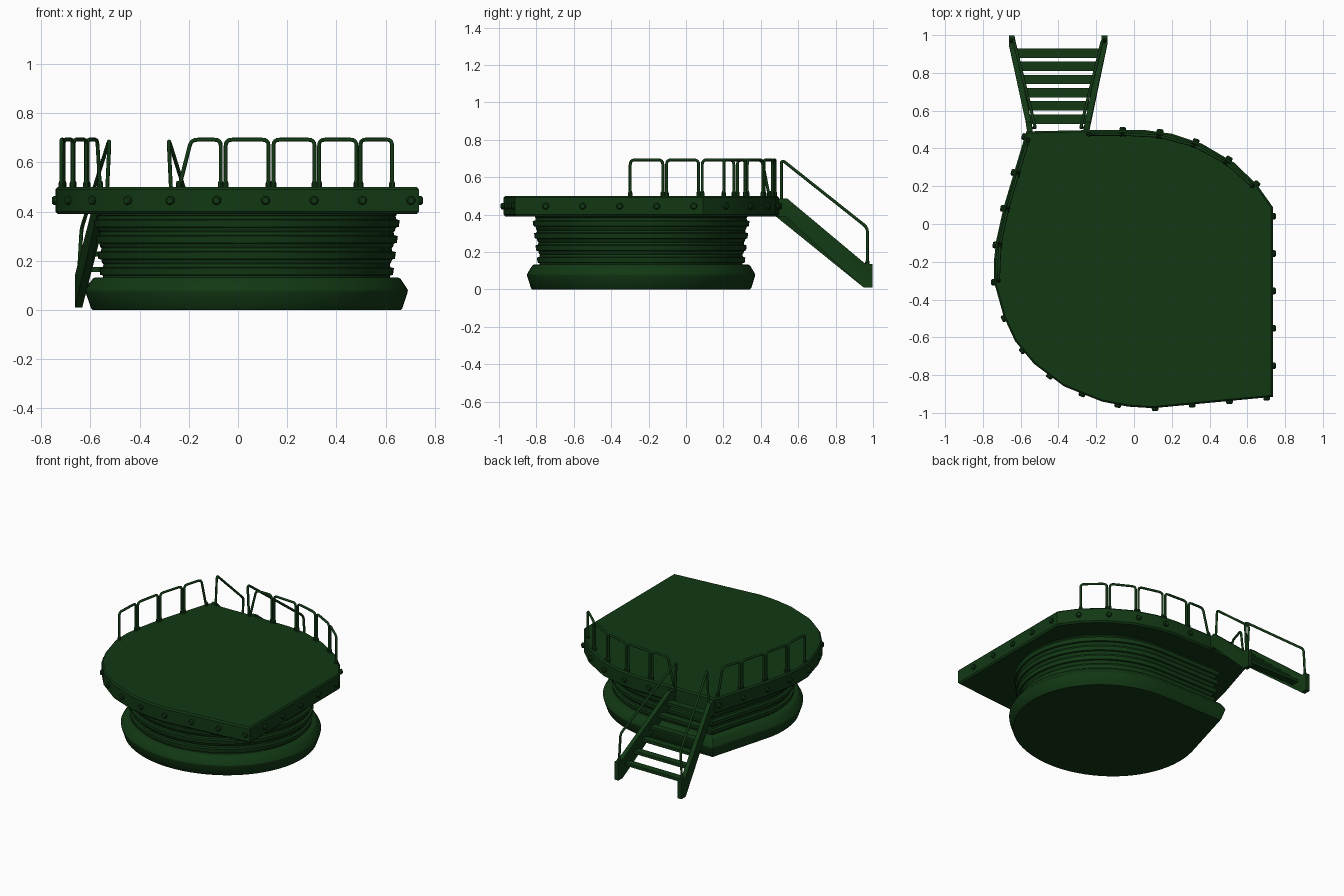
import bpy, bmesh, math
from mathutils import Vector as V

if "Cube" in bpy.data.objects:
    bpy.data.objects.remove(bpy.data.objects["Cube"])

green = bpy.data.materials.new("dark_green")
green.diffuse_color = (0.006, 0.04, 0.007, 1)
green.use_nodes = True
green.node_tree.nodes["Principled BSDF"].inputs["Base Color"].default_value = green.diffuse_color


def finish(name, bm, angle=30):
    bmesh.ops.recalc_face_normals(bm, faces=bm.faces)
    me = bpy.data.meshes.new(name)
    bm.to_mesh(me)
    bm.free()
    ob = bpy.data.objects.new(name, me)
    bpy.context.collection.objects.link(ob)
    me.materials.append(green)
    bpy.ops.object.select_all(action='DESELECT')
    bpy.context.view_layer.objects.active = ob
    ob.select_set(True)
    bpy.ops.object.shade_smooth_by_angle(angle=math.radians(angle))
    return ob


def skin(bm, rings):
    """Join closed rings of points and cap both ends."""
    vs = [[bm.verts.new(p) for p in r] for r in rings]
    n = len(vs[0])
    for a, b in zip(vs, vs[1:]):
        for i in range(n):
            bm.faces.new((a[i], a[(i + 1) % n], b[(i + 1) % n], b[i]))
    bm.faces.new(vs[0][::-1])
    bm.faces.new(vs[-1])


def loft(name, outline, centre, profile, angle=30):
    """Stack scaled copies of a plan outline; profile is (scale, z)."""
    bm = bmesh.new()
    skin(bm, [[(centre[0] + (x - centre[0]) * s, centre[1] + (y - centre[1]) * s, z)
               for x, y in outline] for s, z in profile])
    return finish(name, bm, angle)


def tube(name, pts, r=0.008, bend=0.025):
    """Round pipe with rounded bends at inner points."""
    pts = [V(p) for p in pts]
    path = [pts[0]]
    for a, b, c in zip(pts, pts[1:], pts[2:]):
        p, q = b + (a - b).normalized() * bend, b + (c - b).normalized() * bend
        for k in range(5):
            t = k / 4
            path.append(p * (1 - t) ** 2 + b * 2 * t * (1 - t) + q * t * t)
    path.append(pts[-1])
    nrm = (pts[1] - pts[0]).cross(pts[2] - pts[1]).normalized()
    rings = []
    for i, p in enumerate(path):
        d = (path[min(i + 1, len(path) - 1)] - path[max(i - 1, 0)]).normalized()
        side = d.cross(nrm)
        rings.append([p + r * (math.cos(k * math.pi / 4) * nrm + math.sin(k * math.pi / 4) * side)
                      for k in range(8)])
    bm = bmesh.new()
    skin(bm, rings)
    return finish(name, bm, 50)


def stub(bm, p, d, r, h):
    """Short cylinder from p along d."""
    d = V(d).normalized()
    u = d.orthogonal().normalized()
    w = d.cross(u)
    skin(bm, [[V(p) + d * z + s * (u * math.cos(k * math.pi / 5) + w * math.sin(k * math.pi / 5))
               for k in range(10)] for s, z in ((r, -0.01), (r, h * 0.6), (r * 0.7, h))])


# Deck slab, outline runs clockwise from the stair opening
deck = [(-0.25, 0.497), (0.06, 0.497), (0.2, 0.478), (0.36, 0.425), (0.53, 0.325), (0.65, 0.21),
        (0.735, 0.09), (0.735, -0.915), (0.1, -0.975), (-0.03, -0.967), (-0.17, -0.94),
        (-0.37, -0.86), (-0.53, -0.74), (-0.63, -0.62), (-0.69, -0.49), (-0.74, -0.31),
        (-0.742, -0.2), (-0.73, -0.09), (-0.69, 0.09), (-0.57, 0.49)]
loft("deck", deck, (0, -0.24), [(0.988, 0.39), (1, 0.4), (1, 0.49), (0.988, 0.5)])

# Base and ribbed neck: oval with one square corner under the stairs
C = (0.035, -0.24)
plan = [(C[0] + 0.655 * math.cos(math.radians(a)), C[1] + 0.61 * math.sin(math.radians(a)))
        for a in range(90, -196, -5)] + [(-0.47, 0.37)]
loft("base", plan, C, [(0.955, 0), (0.965, 0.006), (0.998, 0.07), (1, 0.08), (0.995, 0.087),
                       (0.955, 0.127), (0.94, 0.132), (0.85, 0.132)])
ribs = [(0.89, 0.12)]
for k in range(4):
    z, s = 0.14 + k * 0.065, 0.9 + k * 0.012
    ribs += [(s - 0.01, z), (s + 0.008, z + 0.003), (s + 0.014, z + 0.03), (s - 0.008, z + 0.034),
             (s - 0.012, z + 0.046), (s - 0.004, z + 0.052)]
loft("ribbed_neck", plan, C, ribs + [(0.92, 0.4)])

# Bolts spaced evenly round the rim, clockwise from the back
edges = [(V(a), V(b)) for a, b in zip(deck, deck[1:])]
total = sum((b - a).length for a, b in edges)


def rim(d):
    """Point and outward normal at distance d along the deck outline."""
    for a, b in edges:
        L = (b - a).length
        if d <= L:
            t = (b - a) / L
            return a + t * d, V((-t.y, t.x))
        d -= L


first, last, count = 0.19, total - 0.03, 24
bolts = [rim(first + (last - first) * i / (count - 1)) for i in range(count)]
bm = bmesh.new()
for p, n in bolts:
    stub(bm, (p.x, p.y, 0.445), (n.x, n.y, 0), 0.018, 0.016)
finish("rim_bolts", bm)

# Guard rail hoops between neighbouring bolts, with feet
TOP = 0.692
posts = [p - n * 0.022 for p, n in bolts]
start = V((-0.25, 0.475))
spans = [(start, posts[0])] + list(zip(posts[:4], posts[1:5])) + list(zip(posts[19:], posts[20:]))
feet = bmesh.new()
for i, (a, b) in enumerate(spans):
    t = (b - a).normalized()
    a, b = a + t * 0.01, b - t * 0.01
    lean_a = 0.05 if i == 0 else 0
    lean_b = 0.04 if i == len(spans) - 1 else 0
    at, bt = a + t * lean_a, b - t * lean_b
    tube(f"guard_hoop_{i + 1}", [(*a, 0.495), (*at, TOP), (*bt, TOP), (*b, 0.495)])
    for p in (a, b):
        stub(feet, (*p, 0.5), (0, 0, 1), 0.012, 0.025)
finish("hoop_feet", feet)

# Stairs flare outward to the back, mirrored about their own centre line
MX = -0.402


def half(y):
    return 0.148 + 0.098 * min(max((y - 0.5) / 0.45, 0), 1)


side = [(0.48, 0.39), (0.53, 0.39), (0.95, 0.01), (0.998, 0.01),
        (0.998, 0.135), (0.955, 0.14), (0.54, 0.487), (0.48, 0.487)]
for name, m in (("left", -1), ("right", 1)):
    bm = bmesh.new()
    top, bot = [], []
    skin(bm, [[(MX + m * (half(y) + o), y, z) for y, z in side] for o in (-0.015, 0.015)])
    bmesh.ops.triangulate(bm, faces=[f for f in bm.faces if len(f.verts) > 4])
    finish(f"{name}_stringer", bm)
    x0, x1 = MX + m * 0.15, MX + m * half(0.97)
    tube(f"{name}_handrail", [(x0 - m * 0.02, 0.51, 0.48), (x0 - m * 0.03, 0.51, 0.695),
                              (x1 - m * 0.012, 0.97, 0.33), (x1, 0.97, 0.12)])
    bm = bmesh.new()
    stub(bm, (x1, 0.97, 0.135), (0, 0, 1), 0.012, 0.02)
    finish(f"{name}_handrail_foot", bm)

# Treads
for i in range(6):
    y0 = 0.53 + i * 0.07
    y1, z = y0 + 0.05, 0.415 - i * 0.0627
    bm = bmesh.new()
    skin(bm, [[(MX - half(y0), y0, h), (MX + half(y0), y0, h),
               (MX + half(y1), y1, h), (MX - half(y1), y1, h)] for h in (z - 0.01, z + 0.01)])
    finish(f"tread_{i + 1}", bm)
